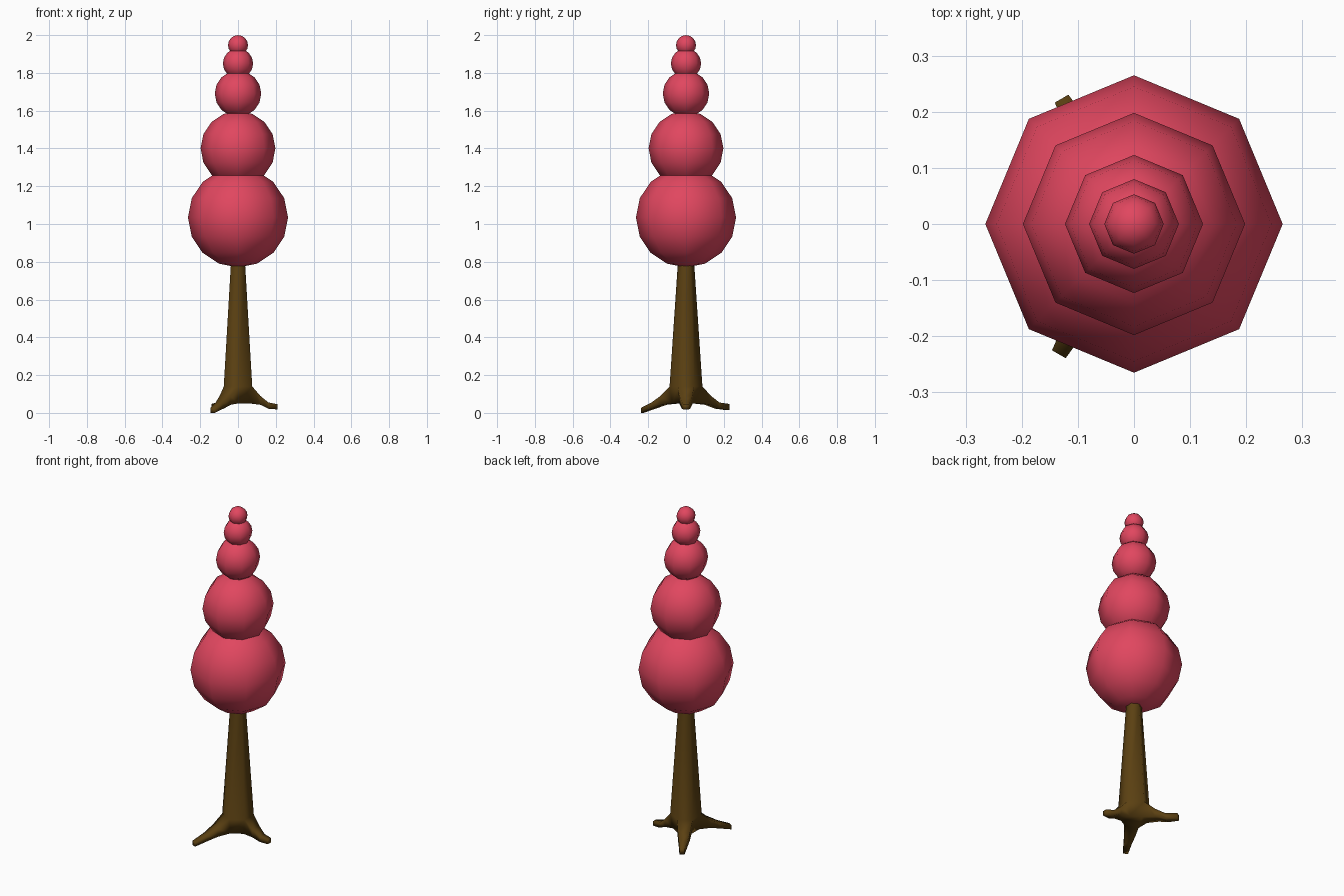
import bpy, bmesh, math
from mathutils import Vector

if "Cube" in bpy.data.objects:
    bpy.data.objects.remove(bpy.data.objects["Cube"])


def material(name, rgb):
    m = bpy.data.materials.new(name)
    m.diffuse_color = (*rgb, 1)
    m.use_nodes = True
    m.node_tree.nodes["Principled BSDF"].inputs["Base Color"].default_value = m.diffuse_color
    return m


foliage_red = material("foliage red", (0.75, 0.062, 0.115))
bark_brown = material("bark brown", (0.105, 0.052, 0.006))

# Foliage: stacked eight-sided balls (height, radius)
balls = [(1.035, 0.265), (1.40, 0.198), (1.69, 0.123), (1.85, 0.08), (1.947, 0.053)]
for i, (z, r) in enumerate(balls):
    bpy.ops.mesh.primitive_uv_sphere_add(segments=8, ring_count=8, radius=r, location=(0, 0, z))
    ball = bpy.context.object
    ball.name = f"foliage_ball_{i + 1}"
    ball.data.materials.append(foliage_red)
    ball.data.shade_smooth()

# Trunk: tapered hexagon, flat sides facing 0, 120 and 240 degrees
bm = bmesh.new()
rings = []
for r, z in ((0.072, 0.05), (0.087, 0.14), (0.044, 0.78), (0.038, 0.87)):
    rings.append([bm.verts.new((r * math.cos(math.radians(a)), r * math.sin(math.radians(a)), z))
                  for a in range(-30, 330, 60)])
bm.faces.new(rings[0][::-1])
bm.faces.new(rings[-1])


def bridge(a, b, skip_end=False):
    n = len(a)
    return [bm.faces.new((a[k], a[(k + 1) % n], b[(k + 1) % n], b[k])) for k in range(n)]


for lo, hi in zip(rings[1:], rings[2:]):
    bridge(lo, hi)

# Lower trunk: alternate sides stay closed, the others grow roots
for k in (1, 3, 5):
    j = (k + 1) % 6
    bm.faces.new((rings[0][k], rings[0][j], rings[1][j], rings[1][k]))


# Roots: sections of (distance, half width, bottom, top)
def root(k, length, tip_low, tip_high):
    ang = math.radians(60 * k)
    out = Vector((math.cos(ang), math.sin(ang), 0))
    side = Vector((-out.y, out.x, 0))
    j = (k + 1) % 6
    prev = [rings[0][k], rings[0][j], rings[1][j], rings[1][k]]
    span = length - 0.075
    for d, w, lo, hi in ((0.075 + span * 0.32, 0.033, 0.043, 0.09),
                         (0.075 + span * 0.64, 0.022, 0.022, 0.055),
                         (length, 0.014, tip_low, tip_high)):
        cur = [bm.verts.new(out * d + side * s * w + Vector((0, 0, z)))
               for s, z in ((-1, lo), (1, lo), (1, hi), (-1, hi))]
        bridge(prev, cur)
        prev = cur
    bm.faces.new(prev)


root(0, 0.21, 0.018, 0.046)
root(2, 0.258, 0.014, 0.047)
root(4, 0.268, 0.0, 0.026)

bmesh.ops.recalc_face_normals(bm, faces=bm.faces)
for f in bm.faces:
    f.smooth = True
mesh = bpy.data.meshes.new("trunk_with_roots")
bm.to_mesh(mesh)
bm.free()
mesh.materials.append(bark_brown)
trunk = bpy.data.objects.new("trunk_with_roots", mesh)
bpy.context.collection.objects.link(trunk)
